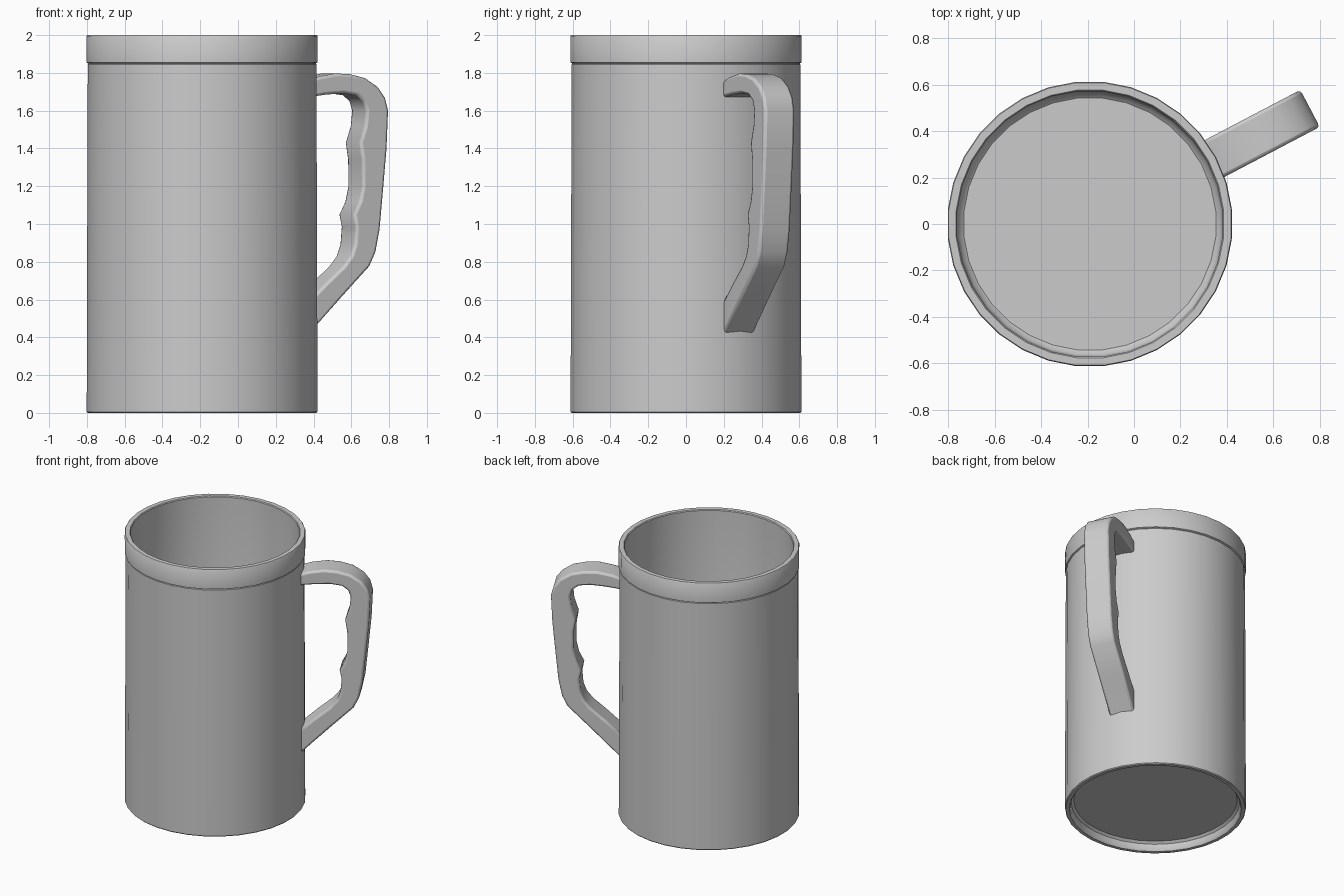
import bpy, bmesh, math
from mathutils import Vector

if "Cube" in bpy.data.objects:
    bpy.data.objects.remove(bpy.data.objects["Cube"])

CX = -0.19                      # mug axis
SIDES = 32
ANGLE = math.radians(27.7)      # handle direction


def make_object(name, bm, smooth_angle):
    bmesh.ops.recalc_face_normals(bm, faces=bm.faces[:])
    mesh = bpy.data.meshes.new(name)
    bm.to_mesh(mesh)
    bm.free()
    ob = bpy.data.objects.new(name, mesh)
    bpy.context.collection.objects.link(ob)
    bpy.ops.object.select_all(action='DESELECT')
    ob.select_set(True)
    bpy.context.view_layer.objects.active = ob
    bpy.ops.object.shade_smooth_by_angle(angle=math.radians(smooth_angle))
    return ob


def lathe(name, profile):
    """Spin (radius, z) points round the mug axis and cap both ends."""
    bm = bmesh.new()
    rings = []
    for r, z in profile:
        ring = []
        for k in range(SIDES):
            a = (k + 0.5) * math.tau / SIDES
            ring.append(bm.verts.new((CX + r * math.cos(a), r * math.sin(a), z)))
        rings.append(ring)
    for lo, hi in zip(rings, rings[1:]):
        for k in range(SIDES):
            n = (k + 1) % SIDES
            bm.faces.new((lo[k], lo[n], hi[n], hi[k]))
    bm.faces.new(rings[0])
    bm.faces.new(rings[-1])
    return make_object(name, bm, 35)


# Body: recessed base, outer wall, groove under the lip, hollow inside
lathe("mug_body", [
    (0.555, 0.065), (0.572, 0.05), (0.578, 0.008), (0.585, 0.0),
    (0.609, 0.0), (0.614, 0.006), (0.611, 1.0), (0.608, 1.845),
    (0.604, 1.85), (0.614, 1.855), (0.615, 1.994), (0.611, 2.0),
    (0.579, 2.0), (0.574, 1.994), (0.572, 0.16), (0.564, 0.135), (0.545, 0.12),
])

# Handle: side outline as (distance from axis, z), with finger grips inside
outer = [(0.585, 1.755), (0.65, 1.778), (0.755, 1.797), (0.845, 1.793),
         (0.935, 1.772), (1.01, 1.725), (1.052, 1.67), (1.071, 1.6),
         (1.062, 1.4), (1.04, 1.17), (1.02, 0.97), (0.995, 0.85),
         (0.958, 0.775), (0.80, 0.62), (0.585, 0.405)]
inner = [(0.585, 0.585), (0.70, 0.69), (0.80, 0.775), (0.845, 0.83),
         (0.868, 0.89), (0.876, 0.985), (0.862, 1.05), (0.898, 1.12),
         (0.916, 1.2), (0.914, 1.34), (0.900, 1.43), (0.930, 1.52),
         (0.938, 1.6), (0.922, 1.65), (0.88, 1.682), (0.80, 1.692),
         (0.70, 1.685), (0.585, 1.67)]
half_width = 0.09
out_dir = Vector((math.cos(ANGLE), math.sin(ANGLE), 0))
side_dir = Vector((-math.sin(ANGLE), math.cos(ANGLE), 0))
bm = bmesh.new()
verts = [bm.verts.new(Vector((CX, 0, z)) + out_dir * r - side_dir * half_width)
         for r, z in outer + inner]
face = bm.faces.new(verts)
ext = bmesh.ops.extrude_face_region(bm, geom=[face])
moved = [g for g in ext["geom"] if isinstance(g, bmesh.types.BMVert)]
bmesh.ops.translate(bm, verts=moved, vec=side_dir * 2 * half_width)
handle = make_object("handle", bm, 40)
bevel = handle.modifiers.new("rounded_edges", 'BEVEL')
bevel.width = 0.015
bevel.segments = 2
bevel.limit_method = 'ANGLE'
bevel.angle_limit = math.radians(60)
